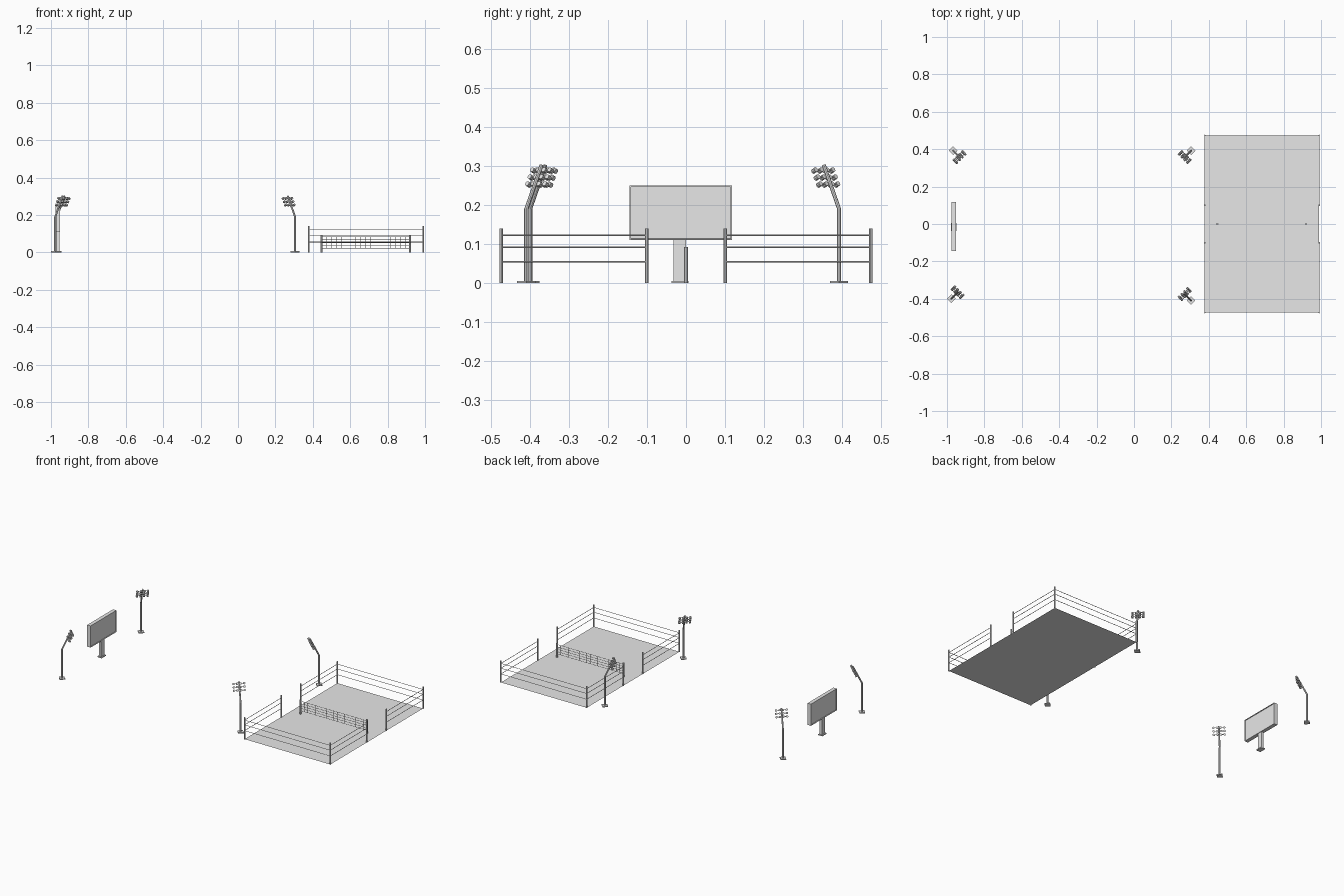
import bpy, bmesh
from mathutils import Vector, Matrix

if "Cube" in bpy.data.objects:
    bpy.data.objects.remove(bpy.data.objects["Cube"], do_unlink=True)

GREY = (0.8, 0.8, 0.8, 1)
mat = bpy.data.materials.new("plain grey")
mat.use_nodes = True
mat.diffuse_color = GREY
mat.node_tree.nodes["Principled BSDF"].inputs["Base Color"].default_value = GREY


def finish(bm, name):
    mesh = bpy.data.meshes.new(name)
    bm.to_mesh(mesh)
    bm.free()
    mesh.materials.append(mat)
    obj = bpy.data.objects.new(name, mesh)
    bpy.context.collection.objects.link(obj)
    return obj


def box(bm, centre, size, turn=0):
    m = (Matrix.Translation(centre) @ Matrix.Rotation(turn, 4, 'Z')
         @ Matrix.Diagonal((*size, 1)))
    return bmesh.ops.create_cube(bm, size=1, matrix=m)["verts"]


def rod(bm, a, b, radius, sides=8):
    a, b = Vector(a), Vector(b)
    spin = (b - a).to_track_quat('Z', 'Y').to_matrix().to_4x4()
    bmesh.ops.create_cone(bm, cap_ends=True, segments=sides, radius1=radius,
                          radius2=radius, depth=(b - a).length,
                          matrix=Matrix.Translation((a + b) / 2) @ spin)


# Court floor, a single sheet
X0, X1, Y1, GATE = 0.378, 0.99, 0.473, 0.1
XM = (X0 + X1) / 2
bm = bmesh.new()
bmesh.ops.create_grid(bm, x_segments=1, y_segments=1, size=0.5,
                      matrix=Matrix.Translation((XM, 0, 0))
                      @ Matrix.Diagonal((X1 - X0, 2 * Y1, 1, 1)))
finish(bm, "court_floor")

# Fence posts and rails, with a gate gap on each long side
posts, rails = bmesh.new(), bmesh.new()
for x in (X0, X1):
    for y in (-Y1, -GATE, GATE, Y1):
        rod(posts, (x, y, 0), (x, y, 0.14), 0.0045)
for z in (0.055, 0.092, 0.123):
    for s in (-1, 1):
        rod(rails, (X0, s * Y1, z), (X1, s * Y1, z), 0.0016, 6)
        for x in (X0, X1):
            rod(rails, (x, s * GATE, z), (x, s * Y1, z), 0.0016, 6)
finish(posts, "fence_posts")
finish(rails, "fence_rails")

# Net with its two posts
N0, N1, LOW, HIGH = 0.446, 0.92, 0.022, 0.083
bm = bmesh.new()
for x in (N0, N1):
    rod(bm, (x, 0, 0), (x, 0, 0.092), 0.0055)
finish(bm, "net_posts")
bm = bmesh.new()
ROWS, COLS = 4, 18
for i in range(ROWS + 1):
    z = LOW + (HIGH - LOW) * i / ROWS
    rod(bm, (N0, 0, z), (N1, 0, z), 0.0013, 4)
for i in range(1, COLS):
    x = N0 + (N1 - N0) * i / COLS
    rod(bm, (x, 0, LOW), (x, 0, HIGH), 0.0008, 4)
finish(bm, "net_mesh")

# Scoreboard with recessed faces on both sides
BX, BY = -0.963, -0.0135
bm = bmesh.new()
box(bm, (BX, BY, 0.18), (0.024, 0.263, 0.14))
bm.normal_update()
faces = [f for f in bm.faces if abs(f.normal.x) > 0.9]
bmesh.ops.inset_individual(bm, faces=faces, thickness=0.005, depth=0)
bmesh.ops.inset_individual(bm, faces=faces, thickness=0.0005, depth=-0.004)
finish(bm, "scoreboard_panel")
bm = bmesh.new()
box(bm, (BX, BY - 0.002, 0.057), (0.016, 0.032, 0.112))
finish(bm, "scoreboard_leg")
bm = bmesh.new()
box(bm, (BX, BY - 0.002, 0.003), (0.03, 0.043, 0.006))
finish(bm, "scoreboard_base")


# Floodlight masts leaning towards the middle of the ground
def floodlight(name, x, y, inward):
    d = Vector((*inward, 0)).normalized()
    side = Vector((-d.y, d.x, 0))
    foot = Vector((x, y, 0))
    bend = foot + Vector((0, 0, 0.19))
    lean = d * 0.055 + Vector((0, 0, 0.112))
    facing = (d * 0.112 - Vector((0, 0, 0.055))).normalized()

    bm = bmesh.new()
    box(bm, (x, y, 0.003), (0.033, 0.033, 0.006), 0.7854)
    finish(bm, name + "_base")

    bm = bmesh.new()
    rod(bm, foot, bend + Vector((0, 0, 0.001)), 0.0055)
    rod(bm, bend - lean * 0.01, bend + lean, 0.005)
    finish(bm, name + "_mast")

    bars, lamps = bmesh.new(), bmesh.new()
    for t in (0.59, 0.75, 0.91):
        mid = bend + lean * t + facing * 0.005
        rod(bars, mid - side * 0.038, mid + side * 0.038, 0.002, 6)
        for k in (-1.5, -0.5, 0.5, 1.5):
            c = mid + side * k * 0.021
            rod(lamps, c - facing * 0.003, c + facing * 0.009, 0.0065, 10)
    finish(bars, name + "_crossbars")
    finish(lamps, name + "_lamps")


floodlight("front_right_floodlight", -0.977, -0.399, (1, 1))
floodlight("back_right_floodlight", -0.967, 0.392, (1, -1))
floodlight("front_left_floodlight", 0.305, -0.409, (-1, 1))
floodlight("back_left_floodlight", 0.305, 0.392, (-1, -1))
